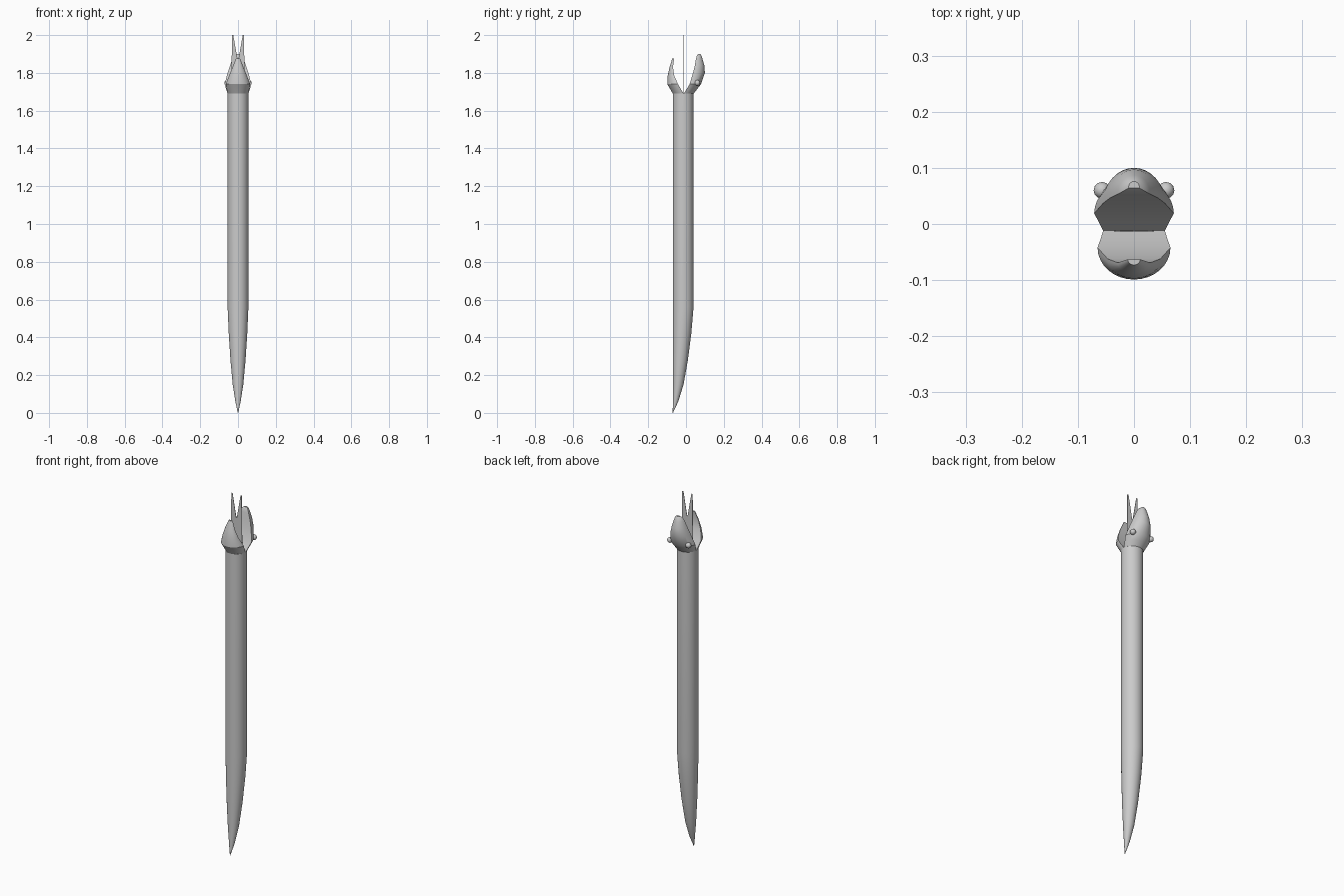
import bpy, bmesh, math
from mathutils import Matrix

if "Cube" in bpy.data.objects:
    bpy.data.objects.remove(bpy.data.objects["Cube"])

grey = bpy.data.materials.new("plain grey")
grey.diffuse_color = (0.6, 0.6, 0.6, 1)
grey.use_nodes = True
grey.node_tree.nodes["Principled BSDF"].inputs["Base Color"].default_value = grey.diffuse_color


def finish(name, bm, angle=30):
    """Turn a bmesh into a shaded object."""
    bmesh.ops.recalc_face_normals(bm, faces=bm.faces)
    me = bpy.data.meshes.new(name)
    bm.to_mesh(me)
    bm.free()
    me.materials.append(grey)
    ob = bpy.data.objects.new(name, me)
    bpy.context.collection.objects.link(ob)
    bpy.ops.object.select_all(action='DESELECT')
    ob.select_set(True)
    bpy.context.view_layer.objects.active = ob
    bpy.ops.object.shade_smooth_by_angle(angle=math.radians(angle))
    return ob


def loft(name, rings):
    """Skin closed rings of equal point count and cap both ends."""
    bm = bmesh.new()
    rows = [[bm.verts.new(p) for p in ring] for ring in rings]
    n = len(rows[0])
    for a, b in zip(rows, rows[1:]):
        for i in range(n):
            j = (i + 1) % n
            bm.faces.new((a[i], a[j], b[j], b[i]))
    bm.faces.new(rows[0])
    bm.faces.new(rows[-1])
    return finish(name, bm)


def circle(z, y, r, n=32):
    return [(r * math.cos(2 * math.pi * i / n), y + r * math.sin(2 * math.pi * i / n), z)
            for i in range(n)]


def jaw_section(z, inner, outer, w, n=16):
    """Half ellipse closed by a flat chord on the mouth side."""
    return [(w * math.cos(math.pi * i / n),
             inner + (outer - inner) * math.sin(math.pi * i / n), z)
            for i in range(n + 1)]


# Body with the tail sweeping to a point at the front
body = [(0, -.07, .001), (.06, -.055, .014), (.15, -.041, .028), (.28, -.030, .040),
        (.42, -.021, .049), (.56, -.015, .055), (1.69, -.015, .055)]
loft("body", [circle(*r) for r in body])

# Lower jaw at the front: z, mouth y, outer y, half width
lower = [(1.69, -.012, -.07, .055), (1.715, -.028, -.084, .060), (1.74, -.042, -.099, .065),
         (1.785, -.062, -.097, .047), (1.83, -.069, -.087, .029), (1.875, -.063, -.073, .011)]
loft("lower_jaw", [jaw_section(*r) for r in lower])

# Upper jaw at the back
upper = [(1.69, -.012, .04, .055), (1.715, .004, .060, .063), (1.74, .019, .079, .071),
         (1.80, .037, .100, .055), (1.84, .047, .097, .042), (1.875, .053, .087, .029),
         (1.893, .058, .081, .020), (1.90, .064, .076, .010)]
loft("upper_jaw", [jaw_section(*r) for r in upper])

# Eyes
for side, label in ((-1, "left"), (1, "right")):
    bm = bmesh.new()
    bmesh.ops.create_uvsphere(bm, u_segments=12, v_segments=8, radius=.015,
                              matrix=Matrix.Translation((side * .057, .060, 1.747)))
    finish(label + "_eye", bm)

# Flat forked tongue
bm = bmesh.new()
half = [(.036, 1.69), (.034, 1.80), (.032, 2.0), (.025, 2.0), (.002, 1.87)]
outline = half + [(-x, z) for x, z in reversed(half)]
face = bm.faces.new([bm.verts.new((x, -.0135, z)) for x, z in outline])
ext = bmesh.ops.extrude_face_region(bm, geom=[face])
bmesh.ops.translate(bm, vec=(0, .002, 0),
                    verts=[v for v in ext["geom"] if isinstance(v, bmesh.types.BMVert)])
finish("forked_tongue", bm)
